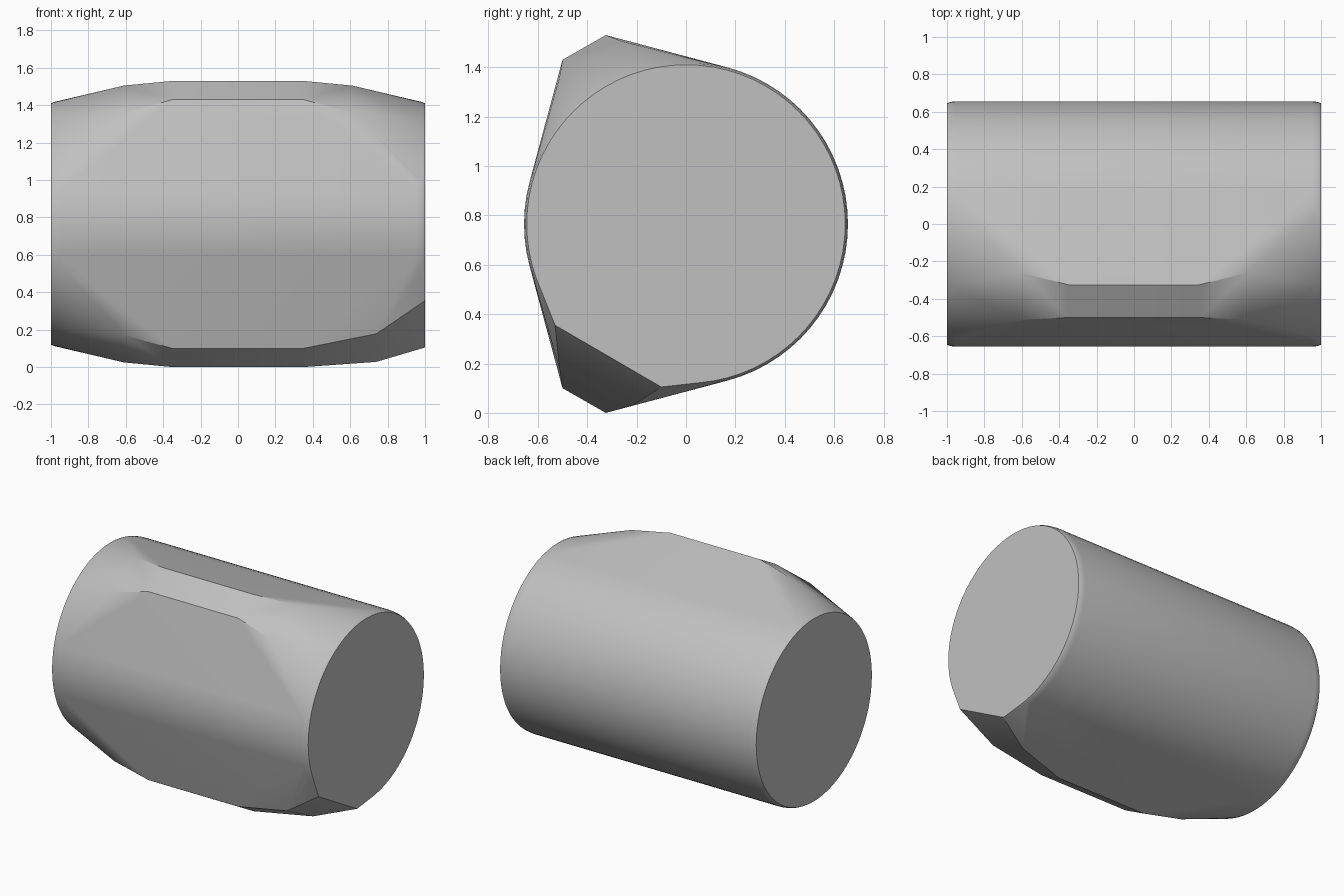
import bpy, bmesh, math

cube = bpy.data.objects.get("Cube")
if cube:
    bpy.data.objects.remove(cube, do_unlink=True)

MID = 0.765          # height of the barrel axis
SEGMENTS = 72

grey = bpy.data.materials.new("plain_grey")
grey.use_nodes = True
colour = (0.53, 0.53, 0.53, 1)
grey.diffuse_color = colour
grey.node_tree.nodes["Principled BSDF"].inputs["Base Color"].default_value = colour

points = []


def ring(x, radius, limit=None):
    """Ring of the barrel, cut off beyond the chamfer plane if limited."""
    for i in range(SEGMENTS):
        a = math.tau * i / SEGMENTS
        y, z = radius * math.cos(a), radius * math.sin(a)
        if limit is None or -0.5 * y - 0.866 * z < limit:
            points.append((x, y, MID + z))


# Barrel with softly rounded rims; the lower front corner is cut at one end
for x, radius, limit in ((1, 0.645, 0.615), (0.985, 0.652, 0.62), (0.955, 0.656, 0.635)):
    ring(x, radius, limit)
    ring(-x, radius)

# Blunt front ridges, above and below
lip = [(0.35, -0.325, 0.765), (0.35, -0.5, 0.665)]
shoulder = [(0.61, -0.26, 0.74), (0.61, -0.512, 0.595)]
for x, y, h in lip + shoulder:
    for side in (-1, 1):
        points.append((side * x, y, MID + h))
    points.append((-x, y, MID - h))

# Lower ridge running out to the cut corner
points += [(x, y, MID - h) for x, y, h in lip]
points += [(0.74, -0.22, 0.028), (0.74, -0.512, 0.178),
           (1, -0.53, 0.355), (1, -0.1, 0.105)]

# Wrap everything in one convex body
bm = bmesh.new()
for p in points:
    bm.verts.new(p)
result = bmesh.ops.convex_hull(bm, input=bm.verts[:])
loose = {e for e in result["geom_interior"] + result["geom_unused"]
         if isinstance(e, bmesh.types.BMVert)}
bmesh.ops.delete(bm, geom=list(loose), context="VERTS")
bmesh.ops.dissolve_limit(bm, angle_limit=math.radians(0.5),
                         verts=bm.verts[:], edges=bm.edges[:])
bmesh.ops.recalc_face_normals(bm, faces=bm.faces[:])

mesh = bpy.data.meshes.new("barrel_body")
bm.to_mesh(mesh)
bm.free()
mesh.materials.append(grey)
body = bpy.data.objects.new("barrel_body", mesh)
bpy.context.collection.objects.link(body)

bpy.ops.object.select_all(action="DESELECT")
body.select_set(True)
bpy.context.view_layer.objects.active = body
bpy.ops.object.shade_smooth_by_angle(angle=math.radians(30))
